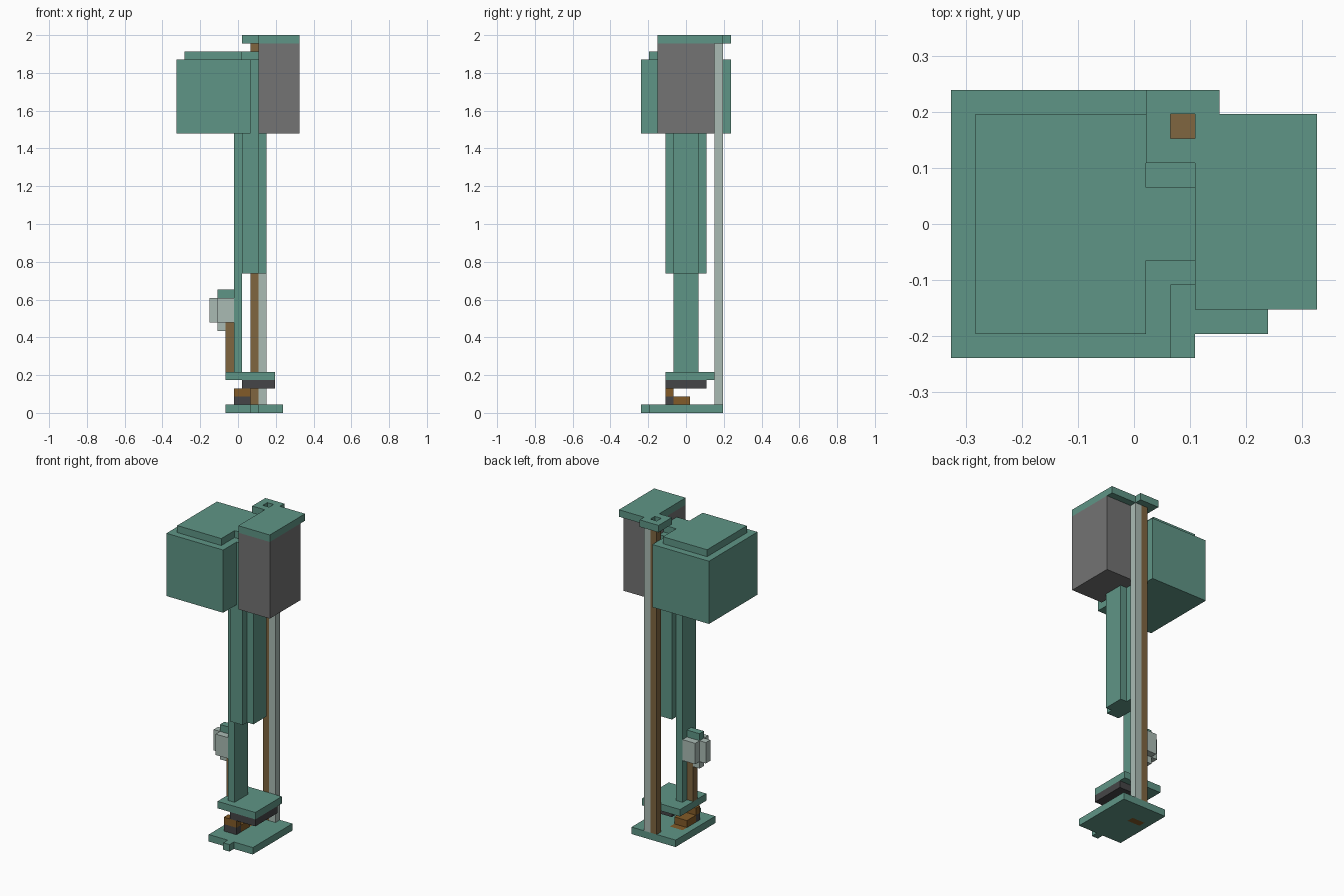
import bpy
import bmesh
from mathutils import Matrix, Vector

cube = bpy.data.objects.get("Cube")
if cube:
    bpy.data.objects.remove(cube, do_unlink=True)

UNIT = 2 / 46                       # one block of the modelling grid
ORIGIN = Vector((7.5, 5.5, 0))      # grid point that sits on the world origin


def material(name, *rgb):
    """Flat material from display colour values, stored as linear."""
    linear = [((c / 255 + 0.055) / 1.055) ** 2.4 for c in rgb] + [1]
    mat = bpy.data.materials.new(name)
    mat.use_nodes = True
    mat.diffuse_color = linear
    mat.node_tree.nodes["Principled BSDF"].inputs["Base Color"].default_value = linear
    return mat


teal = material("teal", 95, 149, 134)
grey = material("mid_grey", 115, 115, 115)
dark = material("dark_grey", 69, 69, 71)
pale = material("pale_grey_green", 170, 187, 180)
wood = material("brown", 128, 102, 64)
amber = material("amber_brown", 130, 91, 40)


def part(name, mat, *boxes):
    """One object from boxes given as (x, y, z) ranges in grid units."""
    bm = bmesh.new()
    for spans in boxes:
        low = Vector([s[0] for s in spans])
        high = Vector([s[1] for s in spans])
        place = Matrix.Translation(((low + high) / 2 - ORIGIN) * UNIT)
        size = Matrix.Diagonal((*((high - low) * UNIT), 1))
        bmesh.ops.create_cube(bm, size=1, matrix=place @ size)
    mesh = bpy.data.meshes.new(name)
    bm.to_mesh(mesh)
    bm.free()
    mesh.materials.append(mat)
    obj = bpy.data.objects.new(name, mesh)
    bpy.context.collection.objects.link(obj)
    return obj


def frame(x, y, z, hole_x, hole_y):
    """Boxes of a plate with a rectangular hole through it."""
    return [
        ((x[0], hole_x[0]), y, z),
        ((hole_x[1], x[1]), y, z),
        (hole_x, (y[0], hole_y[0]), z),
        (hole_x, (hole_y[1], y[1]), z),
    ]


# Base plate with front tab and a filled slot
part("base_plate", teal, *frame((6, 13), (1, 10), (0, 1), (7, 9), (6, 7)),
     ((9, 10), (0, 1), (0, 1)))
part("base_slot_fill", amber, ((7, 9), (6, 7), (0, 1)))

# Small stepped catch on the base
part("catch_foot", dark, ((7, 9), (3, 4), (1, 2)))
part("catch_steps", amber, ((7, 9), (4, 6), (1, 2)), ((7, 9), (3, 4), (2, 3)))

# Tall rear rails
part("rear_rail_brown", wood, ((9, 10), (9, 10), (1, 45)))
part("rear_rail_pale", pale, ((10, 11), (9, 10), (1, 45)))

# Lower platform and its pad
part("platform_pad", dark, ((8, 12), (3, 8), (3, 4)))
part("platform", teal, ((6, 12), (3, 9), (4, 5)))

# Central column and the stepped sleeve around its upper half
part("column", teal, ((7, 8), (4, 7), (5, 34)))
part("column_sleeve", teal, ((8, 10), (3, 8), (17, 34)),
     ((10, 11), (4, 7), (17, 34)), ((9, 10), (3, 8), (34, 43)))

# Side handle on a thin stem
part("handle_stem", wood, ((6, 7), (5, 6), (5, 11)))
part("handle_body", pale, ((5, 7), (4, 7), (11, 14)),
     ((4, 5), (5, 6), (11, 14)), ((5, 6), (5, 6), (10, 11)))
part("handle_cap", teal, ((5, 7), (5, 6), (14, 15)))

# Large head block with raised lid
part("head_block", teal, ((0, 9), (0, 11), (34, 43)))
part("head_lid", teal, ((1, 8), (1, 10), (43, 44)), ((8, 10), (4, 7), (43, 44)))

# Grey counterweight and top plate with rail collar
part("counterweight", grey, ((10, 15), (2, 9), (34, 45)))
part("top_plate", teal, ((11, 15), (2, 10), (45, 46)), ((10, 11), (2, 8), (45, 46)),
     *frame((8, 11), (8, 11), (45, 46), (9, 10), (9, 10)))
